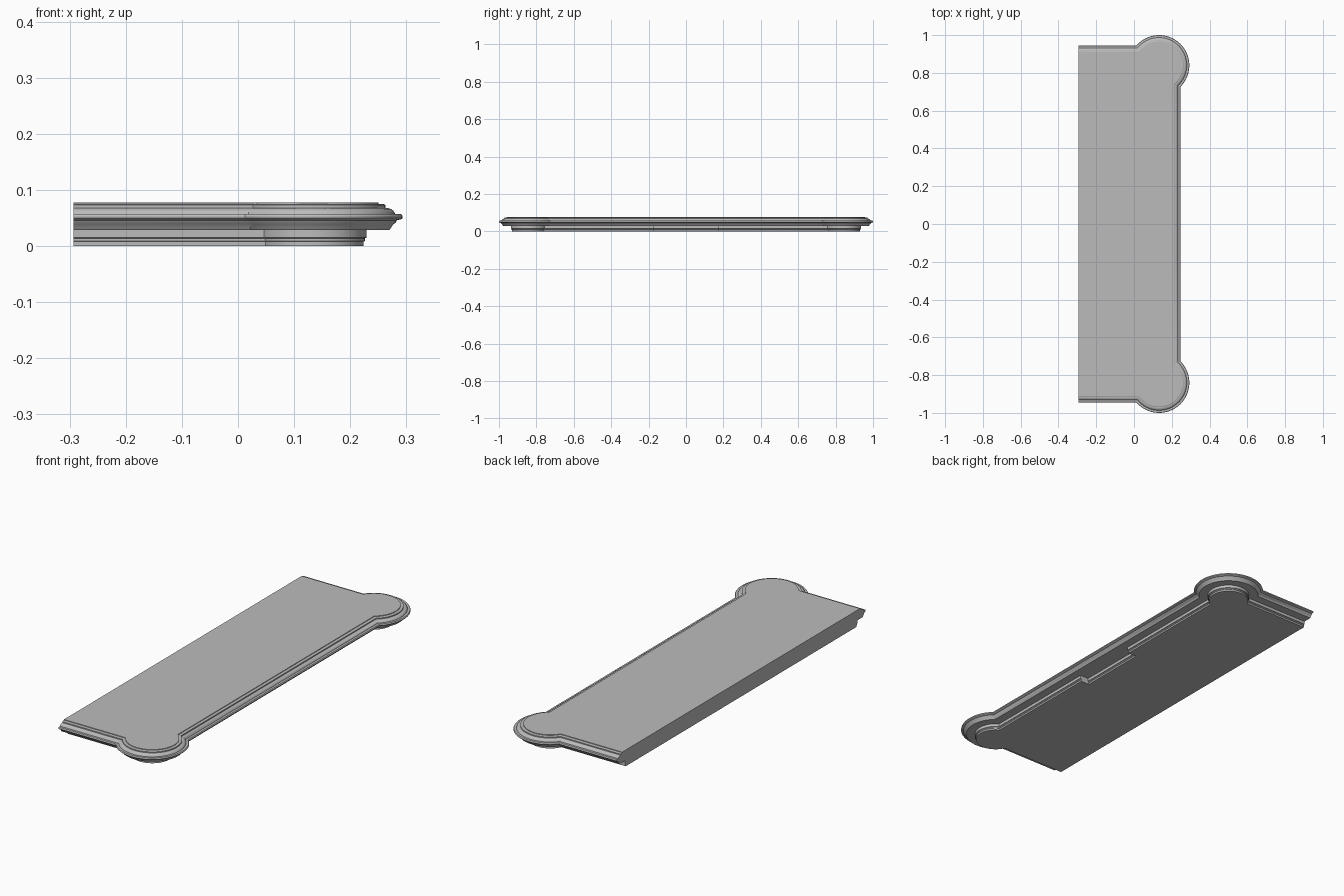
import bpy, bmesh, math

if "Cube" in bpy.data.objects:
    bpy.data.objects.remove(bpy.data.objects["Cube"])

BACK = -0.293                # flat wall side
SIDE, FRONT = 0.945, 0.245   # straight edges of the outer outline
CX, CY, R = 0.133, 0.84, 0.16  # round corner lobes
SEG = 40

stone = bpy.data.materials.new("grey stone")
stone.diffuse_color = (0.5, 0.5, 0.5, 1)
stone.use_nodes = True
stone.node_tree.nodes["Principled BSDF"].inputs["Base Color"].default_value = stone.diffuse_color


def outline(d, recess=0.0):
    """Shelf outline moved inward by d, counter-clockwise, with optional notch in the front."""
    r, side, front = R - d, SIDE - d, FRONT - d
    a0 = math.asin((front - CX) / r) if abs(front - CX) < r else math.pi / 2
    start = -math.pi / 2 + a0                    # where the lobe meets the front edge
    end = math.pi - math.asin((side - CY) / r)   # where the lobe meets the side edge
    arc = [(CX + r * math.cos(start + (end - start) * i / SEG),
            CY + r * math.sin(start + (end - start) * i / SEG)) for i in range(SEG + 1)]
    half = [(front, 0.17)] + arc + [(BACK, side)]
    if recess:
        half.insert(0, (front - recess, 0.17))
    return [(x, -y) for x, y in reversed(half)] + half


def loft(name, profile, recess=0.0):
    """Stack outlines along a profile of (inset, height) points and cap both ends."""
    bm = bmesh.new()
    rings = [[bm.verts.new((x, y, z)) for x, y in outline(d, recess)] for d, z in profile]
    n = len(rings[0])
    for a, b in zip(rings, rings[1:]):
        for i in range(n):
            j = (i + 1) % n
            bm.faces.new((a[i], a[j], b[j], b[i]))
    bm.faces.new(rings[0][::-1])
    bm.faces.new(rings[-1])
    bmesh.ops.recalc_face_normals(bm, faces=bm.faces)
    me = bpy.data.meshes.new(name)
    bm.to_mesh(me)
    bm.free()
    me.materials.append(stone)
    ob = bpy.data.objects.new(name, me)
    bpy.context.collection.objects.link(ob)
    bpy.context.view_layer.objects.active = ob
    ob.select_set(True)
    bpy.ops.object.shade_smooth_by_angle(angle=math.radians(32))
    ob.select_set(False)


# Moulded shelf slab, from underside to top
loft("shelf_slab", [
    (0.023, 0.029), (0.020, 0.033), (0.017, 0.038), (0.012, 0.042), (0.010, 0.046),
    (0.002, 0.048), (0.000, 0.050), (0.000, 0.054), (0.002, 0.057), (0.013, 0.057),
    (0.014, 0.060), (0.016, 0.063), (0.020, 0.066), (0.026, 0.068), (0.030, 0.068),
    (0.030, 0.073), (0.033, 0.075), (0.043, 0.075), (0.043, 0.078)])

# Stepped base under the slab, notched at the middle of the front
loft("shelf_base", [
    (0.069, 0.0), (0.069, 0.008), (0.067, 0.009), (0.067, 0.014),
    (0.064, 0.015), (0.064, 0.030)], recess=0.045)
